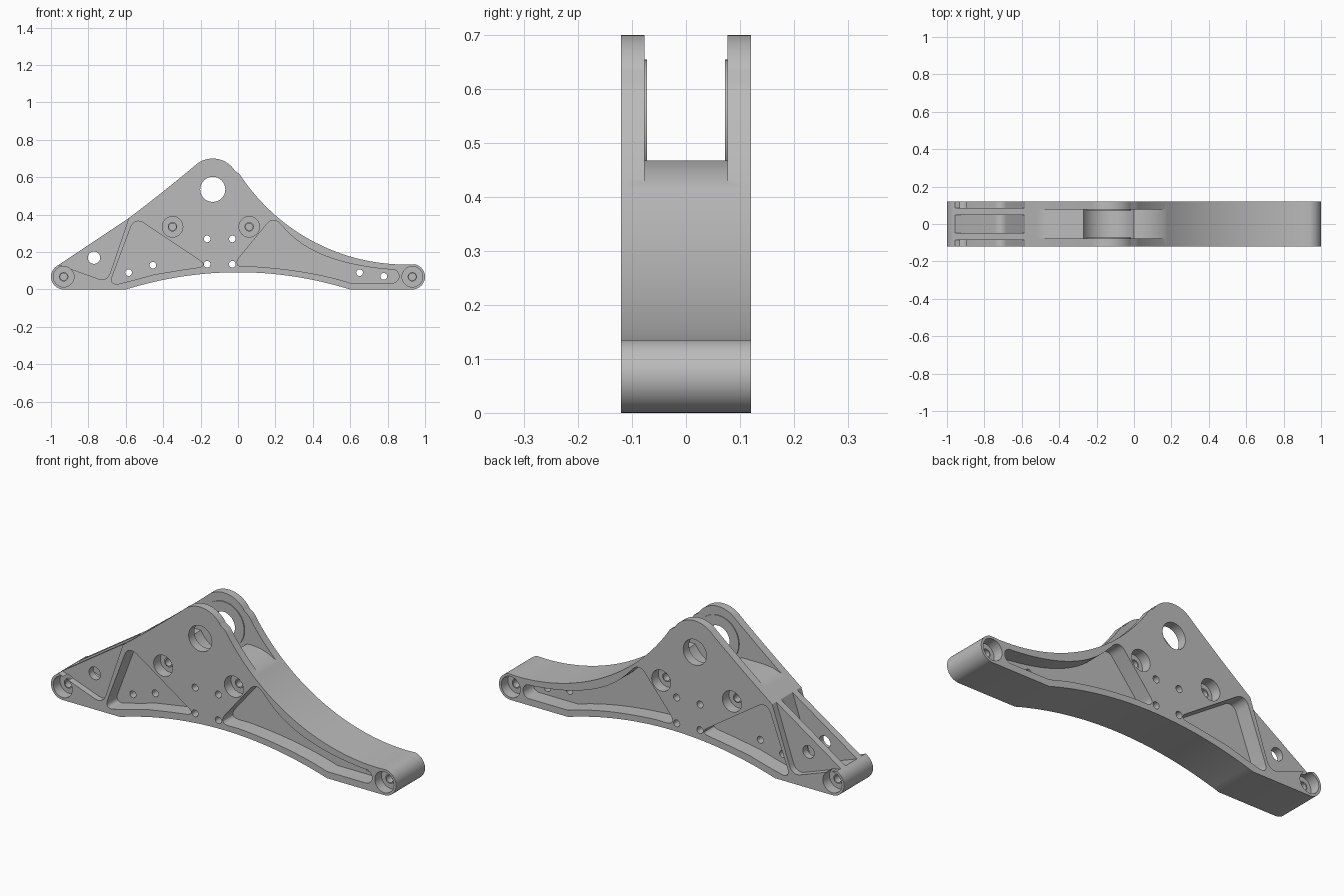
import bpy, bmesh
from math import sin, cos, pi, radians, atan2, hypot
from mathutils import Vector
from mathutils.geometry import interpolate_bezier

if "Cube" in bpy.data.objects:
    bpy.data.objects.remove(bpy.data.objects["Cube"])

steel = bpy.data.materials.new("brushed grey")
steel.use_nodes = True
GREY = (0.5, 0.5, 0.5, 1)
steel.diffuse_color = GREY
steel.node_tree.nodes["Principled BSDF"].inputs["Base Color"].default_value = GREY

HALF = 0.12
PIN = (-0.135, 0.535)


def arc(cx, cz, r, a0, a1, n=20):
    """Points along an arc, angles in degrees."""
    steps = [radians(a0 + (a1 - a0) * i / n) for i in range(n + 1)]
    return [(cx + r * cos(a), cz + r * sin(a)) for a in steps]


def arc3(p, q, r, n=24):
    """Shallow curve from p to r passing through q."""
    ctrl = [2 * q[i] - (p[i] + r[i]) / 2 for i in (0, 1)]
    ts = [i / n for i in range(n + 1)]
    return [tuple((1 - t) ** 2 * p[i] + 2 * t * (1 - t) * ctrl[i] + t * t * r[i]
                  for i in (0, 1)) for t in ts]


def fillet(before, corner, after, d, n=8):
    """Round a corner, starting at distance d along both edges."""
    b, c, a = Vector(before), Vector(corner), Vector(after)
    p, q = c + (b - c).normalized() * d, c + (a - c).normalized() * d
    pts = interpolate_bezier(p.to_3d(), p.lerp(c, .6).to_3d(),
                             q.lerp(c, .6).to_3d(), q.to_3d(), n + 1)
    return [(v.x, v.y) for v in pts]


def prism(name, pts, y0, y1):
    """Extrude an x-z outline between two depths."""
    bm = bmesh.new()
    face = bm.faces.new([bm.verts.new((x, y0, z)) for x, z in pts])
    ext = bmesh.ops.extrude_face_region(bm, geom=[face])["geom"]
    verts = [v for v in ext if isinstance(v, bmesh.types.BMVert)]
    bmesh.ops.translate(bm, verts=verts, vec=(0, y1 - y0, 0))
    bmesh.ops.recalc_face_normals(bm, faces=bm.faces)
    mesh = bpy.data.meshes.new(name)
    bm.to_mesh(mesh)
    bm.free()
    mesh.materials.append(steel)
    obj = bpy.data.objects.new(name, mesh)
    bpy.context.collection.objects.link(obj)
    return obj


def disc(x, z, r, n=32):
    return arc(x, z, r, 0, 360, n)[:-1]


def cut(obj, pts, y0, y1):
    """Subtract an extruded outline and discard the cutter."""
    cutter = prism("cutter", pts, y0, y1)
    cutter.hide_render = True
    mod = obj.modifiers.new("cut", 'BOOLEAN')
    mod.operation, mod.solver, mod.object = 'DIFFERENCE', 'EXACT', cutter
    bpy.context.view_layer.objects.active = obj
    bpy.ops.object.modifier_apply(modifier=mod.name)
    bpy.data.objects.remove(cutter)


def cut_both_sides(obj, pts, inner):
    for s in (-1, 1):
        cut(obj, pts, s * inner, s * (HALF + 0.05))


# Side profile of the beam
outline = arc(-0.932, 0.068, 0.068, 124, 270)
outline += arc3((-0.6, 0), (0, 0.092), (0.6, 0), 32)
outline += arc(0.932, 0.068, 0.068, -90, 80)
outline += arc(0.9, 1.196, 1.063, 270, 213, 40)
outline += arc(-0.135, 0.56, 0.14, 32, 130, 28)
outline += arc3((-0.235, 0.658), (-0.415, 0.512), (-0.59, 0.377), 16)
body = prism("beam_body", outline, -HALF, HALF)

# Clevis slot between the upper cheeks, with clearance around the pin
slot = [(-0.6, 0.9), (-0.6, 0.43), (-0.53, 0.425), (-0.49, 0.45), (-0.45, 0.463),
        (-0.4, 0.468), (0.04, 0.468), (0.08, 0.463), (0.12, 0.45), (0.17, 0.425),
        (0.3, 0.43), (0.3, 0.9)]
cut(body, slot, -0.077, 0.077)
cut(body, disc(*PIN, 0.15, 48), -0.077, 0.077)

# Fork end: outer recesses and centre slot leave two thin plates
low_left, low, high = (-1.0, 0.148), (-0.7, 0.04), (-0.54, 0.51)
fork = [(-1.0, 0.51)] + [low_left] + fillet(low_left, low, high, 0.05) + [high]
cut_both_sides(body, fork, 0.086)
cut(body, fork, -0.048, 0.048)

# Triangular pocket
apex, right, left = (-0.553, 0.388), (-0.16, 0.125), (-0.69, 0.022)
pocket = fillet(left, apex, right, 0.06) + fillet(apex, right, (-0.3, 0.105), 0.055)
pocket += [(-0.3, 0.105), (-0.45, 0.08), (-0.55, 0.052)]
pocket += fillet((-0.6, 0.036), left, apex, 0.05)
cut_both_sides(body, pocket, 0.035)

# Long tapering pocket following the arm
peak, heel = (0.187, 0.39), (-0.035, 0.12)
arm = fillet(heel, peak, (0.25, 0.325), 0.05)
arm += arc3((0.25, 0.325), (0.47, 0.178), (0.81, 0.107), 20)[1:]
arm += arc(0.825, 0.071, 0.036, 80, -90, 14)
arm += arc3((0.6, 0.035), (0.36, 0.092), (0.08, 0.123), 16)
arm += fillet((0.08, 0.123), heel, peak, 0.07)
cut_both_sides(body, arm, 0.035)

# Counterbored bolt seats with a small blind hole and raised collar
for x, z in [(-0.932, 0.068), (0.932, 0.068), (-0.35, 0.335), (0.06, 0.335)]:
    cut_both_sides(body, disc(x, z, 0.055), 0.065)
    cut_both_sides(body, disc(x, z, 0.019, 20), 0.035)
    for s in (-1, 1):
        collar = prism("bolt_collar", disc(x, z, 0.025, 24), s * 0.062, s * 0.075)
        cut(collar, disc(x, z, 0.019, 20), s * 0.05, s * 0.09)

# Through holes
holes = [(x, z) for x in (-0.165, -0.03) for z in (0.135, 0.27)]
holes += [(-0.585, 0.09), (-0.455, 0.13), (0.65, 0.09), (0.78, 0.07)]
for x, z in holes:
    cut(body, disc(x, z, 0.018, 20), -0.2, 0.2)
cut(body, disc(-0.77, 0.17, 0.033), -0.2, 0.2)
cut(body, disc(*PIN, 0.067, 48), -0.2, 0.2)

# Thin thrust rings on the inner cheek faces
for s in (-1, 1):
    ring = prism("thrust_ring", disc(*PIN, 0.12, 48), s * 0.072, s * 0.079)
    cut(ring, disc(*PIN, 0.067, 48), s * 0.05, s * 0.1)

# Smooth curved walls, keep edges crisp
for obj in bpy.context.scene.objects:
    obj.select_set(obj.type == 'MESH')
bpy.context.view_layer.objects.active = body
bpy.ops.object.shade_smooth_by_angle(angle=radians(25))
